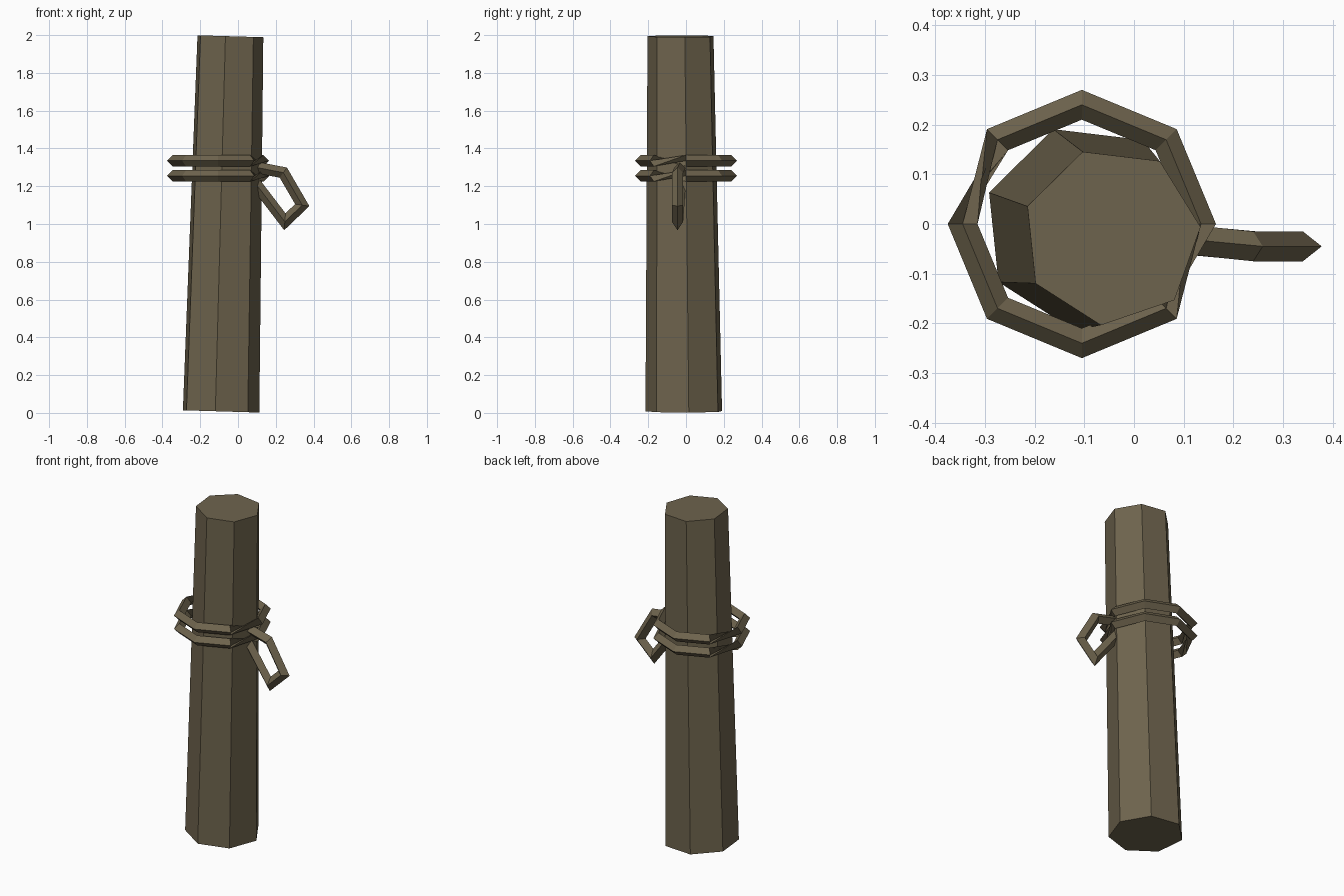
import bpy, math
from mathutils import Vector

if "Cube" in bpy.data.objects:
    bpy.data.objects.remove(bpy.data.objects["Cube"])

wood = bpy.data.materials.new("weathered brown")
wood.diffuse_color = (0.156, 0.127, 0.075, 1)
wood.use_nodes = True
wood.node_tree.nodes["Principled BSDF"].inputs["Base Color"].default_value = wood.diffuse_color


def make(name, verts, faces):
    me = bpy.data.meshes.new(name)
    me.from_pydata([tuple(v) for v in verts], [], faces)
    me.materials.append(wood)
    ob = bpy.data.objects.new(name, me)
    bpy.context.collection.objects.link(ob)
    return ob


def bridge(n_sections, sides, closed):
    """Quads joining consecutive cross-sections, with end caps if open."""
    faces = []
    for i in range(n_sections if closed else n_sections - 1):
        a, b = i * sides, (i + 1) % n_sections * sides
        for k in range(sides):
            l = (k + 1) % sides
            faces.append((a + k, b + k, b + l, a + l))
    if not closed:
        faces.append(tuple(range(sides)))
        faces.append(tuple(reversed(range((n_sections - 1) * sides, n_sections * sides))))
    return faces


# Post: leaning, tapered seven-sided trunk
verts = []
for cx, cy, z, r in ((-0.095, -0.007, 0.008, 0.209), (-0.045, -0.025, 1.994, 0.18)):
    for k in range(7):
        a = -math.radians(6 + k * 360 / 7)
        x, y = r * math.cos(a), r * math.sin(a)
        # mirrored winding keeps normals outward
        verts.append((cx + x, cy - y, z - 0.03 * x))
faces = [tuple(reversed(f)) for f in bridge(2, 7, False)]
make("post", verts, faces)

# Rope coils: eight-sided rings, diamond section, half twisted in two segments
for name, z in (("upper_rope_coil", 1.335), ("lower_rope_coil", 1.255)):
    verts = []
    for i in range(8):
        a = i * math.pi / 4
        flip = math.pi if 4 <= i <= 7 else 0
        for k in range(4):
            t = flip + k * math.pi / 2
            r = 0.24 + 0.03 * math.cos(t)
            verts.append((-0.105 + r * math.cos(a), r * math.sin(a), z + 0.03 * math.sin(t)))
    make(name, verts, bridge(8, 4, True))

# Loose rope end: bent loop hanging from the coils
path = [Vector(p) for p in ((0.095, -0.03, 1.30), (0.24, -0.045, 1.272), (0.34, -0.045, 1.10),
                            (0.248, -0.045, 1.012), (0.085, -0.03, 1.225))]
verts = []
side = Vector((0, 1, 0))
for i, p in enumerate(path):
    d0 = (p - path[i - 1]).normalized() if i else None
    d1 = (path[i + 1] - p).normalized() if i < len(path) - 1 else None
    d = ((d0 or d1) + (d1 or d0)).normalized()
    stretch = 1 / max(0.6, d.dot(d0 or d1))
    out = side.cross(d).normalized() * stretch
    for k in range(4):
        t = k * math.pi / 2
        verts.append(p + 0.03 * (out * math.cos(t) + side * math.sin(t)))
make("rope_loop", verts, [tuple(reversed(f)) for f in bridge(5, 4, False)])

# Make face directions consistent on the simple solids
import bmesh
for name in ("post", "rope_loop"):
    me = bpy.data.objects[name].data
    bm = bmesh.new()
    bm.from_mesh(me)
    bmesh.ops.recalc_face_normals(bm, faces=bm.faces)
    bm.to_mesh(me)
    bm.free()
